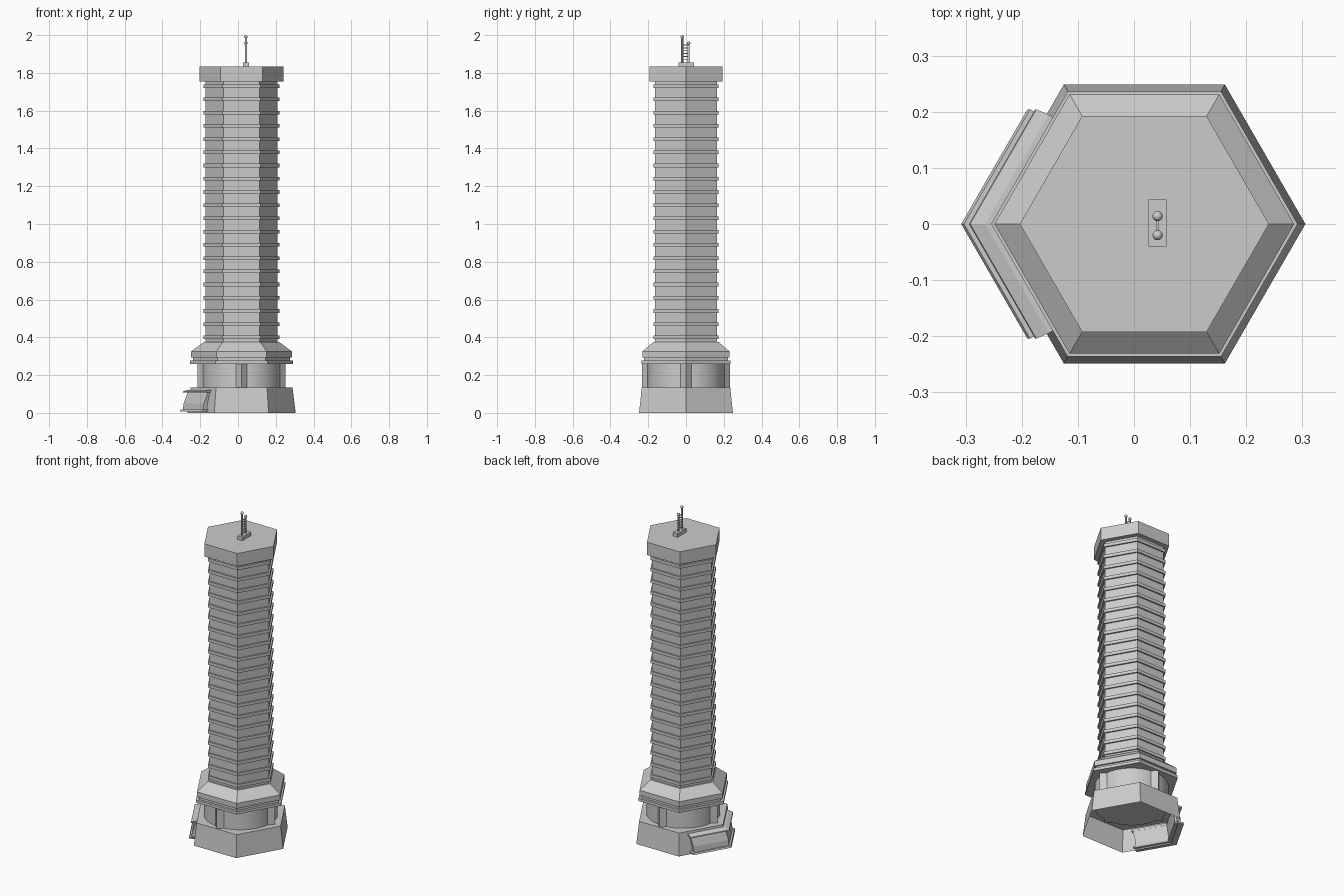
import bpy, bmesh, math
from mathutils import Vector

if "Cube" in bpy.data.objects:
    bpy.data.objects.remove(bpy.data.objects["Cube"])

CX = 0.0185  # tower axis
S3 = math.sqrt(3) / 2


def finish(name, bm, smooth=False):
    bmesh.ops.recalc_face_normals(bm, faces=bm.faces[:])
    me = bpy.data.meshes.new(name)
    bm.to_mesh(me)
    bm.free()
    ob = bpy.data.objects.new(name, me)
    bpy.context.collection.objects.link(ob)
    if smooth:
        bpy.context.view_layer.objects.active = ob
        ob.select_set(True)
        bpy.ops.object.shade_smooth_by_angle()
        ob.select_set(False)
    return ob


def loft(name, layers, smooth=False, bottom=True, top=True):
    """Skin a list of equal-length point rings."""
    bm = bmesh.new()
    rings = [[bm.verts.new(p) for p in ring] for ring in layers]
    n = len(rings[0])
    for a, b in zip(rings, rings[1:]):
        for i in range(n):
            j = (i + 1) % n
            bm.faces.new((a[i], a[j], b[j], b[i]))
    if bottom:
        bm.faces.new(rings[0])
    if top:
        bm.faces.new(rings[-1])
    return finish(name, bm, smooth)


def turned(name, profile, n=6, x=CX, y=0.0, **kw):
    """Turn a (radius, height) profile with n sides."""
    return loft(name, [[(x + r * math.cos(math.tau * i / n),
                         y + r * math.sin(math.tau * i / n), z) for i in range(n)]
                       for r, z in profile], **kw)


def box(name, centre, size):
    bm = bmesh.new()
    bmesh.ops.create_cube(bm, size=1)
    for v in bm.verts:
        v.co = Vector([c + a * s for c, a, s in zip(centre, v.co, size)])
    return finish(name, bm)


def chevron(z, tip, length, depth):
    """V-shaped outline wrapped round the left corner of the base."""
    ox, oy = tip + length * 0.5, length * S3
    ix, iy = ox + depth * S3, oy - depth * 0.5
    inner = tip + depth / S3
    return [(tip, 0, z), (ox, -oy, z), (ix, -iy, z),
            (inner, 0, z), (ix, iy, z), (ox, oy, z)]


# Hollow base, open underneath
turned("base", [(0.287, 0), (0.27, 0.135)], bottom=False)

# Round neck with four diamond posts
turned("neck", [(0.205, 0.13), (0.205, 0.265)], n=48, smooth=True)
for i in range(4):
    a = math.tau * i / 4
    turned(f"neck_post_{i + 1}", [(0.032, 0.13), (0.032, 0.265)], n=4,
           x=CX + 0.2 * math.cos(a), y=0.2 * math.sin(a))

# Stepped skirt
turned("skirt", [(0.273, 0.26), (0.273, 0.277), (0.256, 0.277), (0.256, 0.293),
                 (0.267, 0.293), (0.267, 0.325), (0.2, 0.375)])

# Ribbed shaft
profile = [(0.19, 0.36)]
for i in range(20):
    z = 0.4 + 0.07 * i
    profile += [(0.19, z - 0.01), (0.2, z - 0.01), (0.2, z + 0.009), (0.19, z + 0.009)]
profile.append((0.19, 1.76))
turned("shaft", profile)

# Roof cap
turned("roof_cap", [(0.222, 1.755), (0.222, 1.833)])

# Corner porch: sill, leaning body, canopy
loft("porch_sill", [chevron(0.008, -0.308, 0.236, 0.05),
                    chevron(0.017, -0.303, 0.236, 0.05)])
loft("porch_body", [chevron(0.015, -0.292, 0.215, 0.035),
                    chevron(0.05, -0.288, 0.215, 0.035),
                    chevron(0.112, -0.265, 0.215, 0.025)])
loft("porch_canopy", [chevron(0.107, -0.294, 0.236, 0.05),
                      chevron(0.113, -0.292, 0.236, 0.05),
                      chevron(0.122, -0.265, 0.225, 0.025)])

# Antenna block, two ball-topped masts and rungs
AX = 0.042
box("antenna_block", (AX, 0.0015, 1.843), (0.032, 0.084, 0.026))
for name, y, top in (("tall_mast", -0.02, 2.0), ("short_mast", 0.014, 1.967)):
    turned(name, [(0.0055, 1.85), (0.0055, top - 0.008)], n=12, x=AX, y=y, smooth=True)
    bm = bmesh.new()
    bmesh.ops.create_uvsphere(bm, u_segments=16, v_segments=8, radius=0.009)
    bmesh.ops.translate(bm, verts=bm.verts[:], vec=(AX, y, top - 0.009))
    finish(name + "_ball", bm, True)
for i in range(6):
    box(f"rung_{i + 1}", (AX, -0.003, 1.872 + 0.015 * i), (0.004, 0.034, 0.004))
